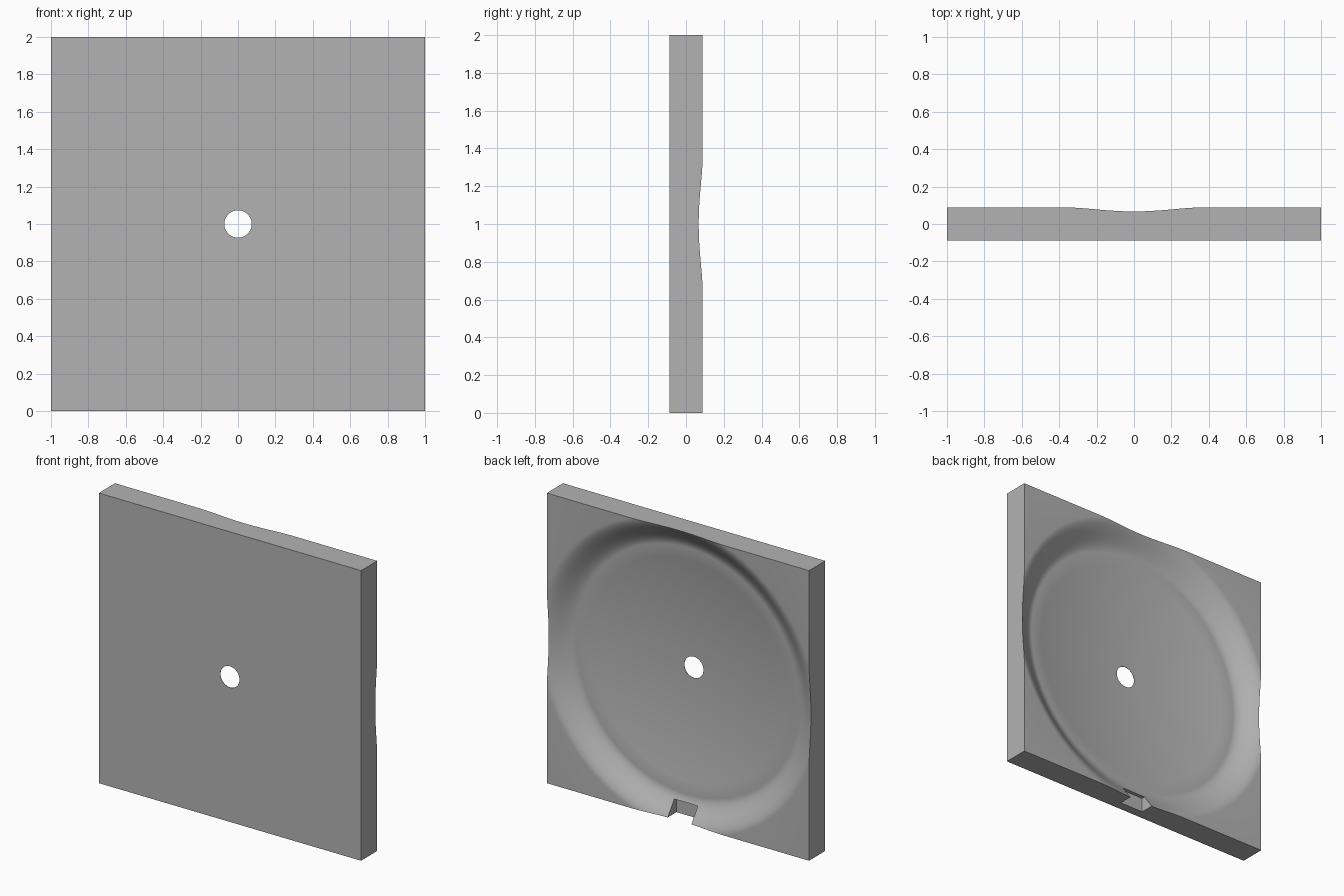
import bpy
import bmesh
import math
from mathutils import Matrix, Vector

if "Cube" in bpy.data.objects:
    bpy.data.objects.remove(bpy.data.objects["Cube"], do_unlink=True)

HALF = 0.088          # half thickness of the plate
HOLE_R = 0.073        # drain hole
RING_IN, RING_OUT, RIM_R = 0.82, 0.85, 1.06
RING_DEPTH, CENTRE_DEPTH = 0.105, 0.174
SEGMENTS = 128

grey = bpy.data.materials.new("plain grey")
grey.use_nodes = True
colour = (0.45, 0.45, 0.45, 1)
grey.diffuse_color = colour
grey.node_tree.nodes["Principled BSDF"].inputs["Base Color"].default_value = colour


def add_object(name, bm):
    bmesh.ops.recalc_face_normals(bm, faces=bm.faces)
    mesh = bpy.data.meshes.new(name)
    bm.to_mesh(mesh)
    bm.free()
    mesh.materials.append(grey)
    obj = bpy.data.objects.new(name, mesh)
    bpy.context.collection.objects.link(obj)
    return obj


def box(name, low, high):
    low, high = Vector(low), Vector(high)
    bm = bmesh.new()
    bmesh.ops.create_cube(bm, size=1, matrix=Matrix.Translation((low + high) / 2)
                          @ Matrix.Diagonal((*(high - low), 1)))
    return add_object(name, bm)


def depth(r):
    """Depth of the basin below the back face at radius r."""
    if r < RING_IN:
        return CENTRE_DEPTH - (CENTRE_DEPTH - RING_DEPTH) * (r / RING_IN) ** 2
    t = min(1, max(0, (RIM_R - r) / (RIM_R - RING_OUT)))
    return RING_DEPTH * t * t * (3 - 2 * t)


def lathe(name, profile):
    """Revolve (radius, y) points about the y axis through the plate centre."""
    bm = bmesh.new()
    verts = [bm.verts.new((r, y, 1)) for r, y in profile]
    edges = [bm.edges.new(pair) for pair in zip(verts, verts[1:])]
    bmesh.ops.spin(bm, geom=verts + edges, cent=(0, 0, 1), axis=(0, 1, 0),
                   angle=math.tau, steps=SEGMENTS)
    bmesh.ops.remove_doubles(bm, verts=bm.verts, dist=1e-5)
    return add_object(name, bm)


def cut(target, cutter):
    mod = target.modifiers.new("cut", 'BOOLEAN')
    mod.operation = 'DIFFERENCE'
    mod.solver = 'EXACT'
    mod.object = cutter
    bpy.context.view_layer.objects.active = target
    bpy.ops.object.modifier_apply(modifier=mod.name)
    bpy.data.objects.remove(cutter, do_unlink=True)


# Square plate
plate = box("dished_plate", (-1, -HALF, 0), (1, HALF, 2))

# Basin with its flat ring, dished floor and centre hole
floor_radii = [HOLE_R + (RING_IN - HOLE_R) * i / 14 for i in range(15)]
cove_radii = [RING_OUT + (RIM_R - RING_OUT) * i / 16 for i in range(17)]
profile = [(0, -0.3), (HOLE_R, -0.3)]
profile += [(r, HALF - depth(r)) for r in floor_radii + cove_radii]
profile += [(RIM_R, 0.3), (0, 0.3)]
cut(plate, lathe("basin_cutter", profile))

# Outlet notch at the bottom of the back
cut(plate, box("notch_cutter", (-0.09, -0.025, -0.1), (0.09, 0.3, 0.1)))

# Smooth basin, sharp plate edges
bpy.ops.object.select_all(action='DESELECT')
plate.select_set(True)
bpy.context.view_layer.objects.active = plate
bpy.ops.object.shade_smooth_by_angle(angle=math.radians(30))
